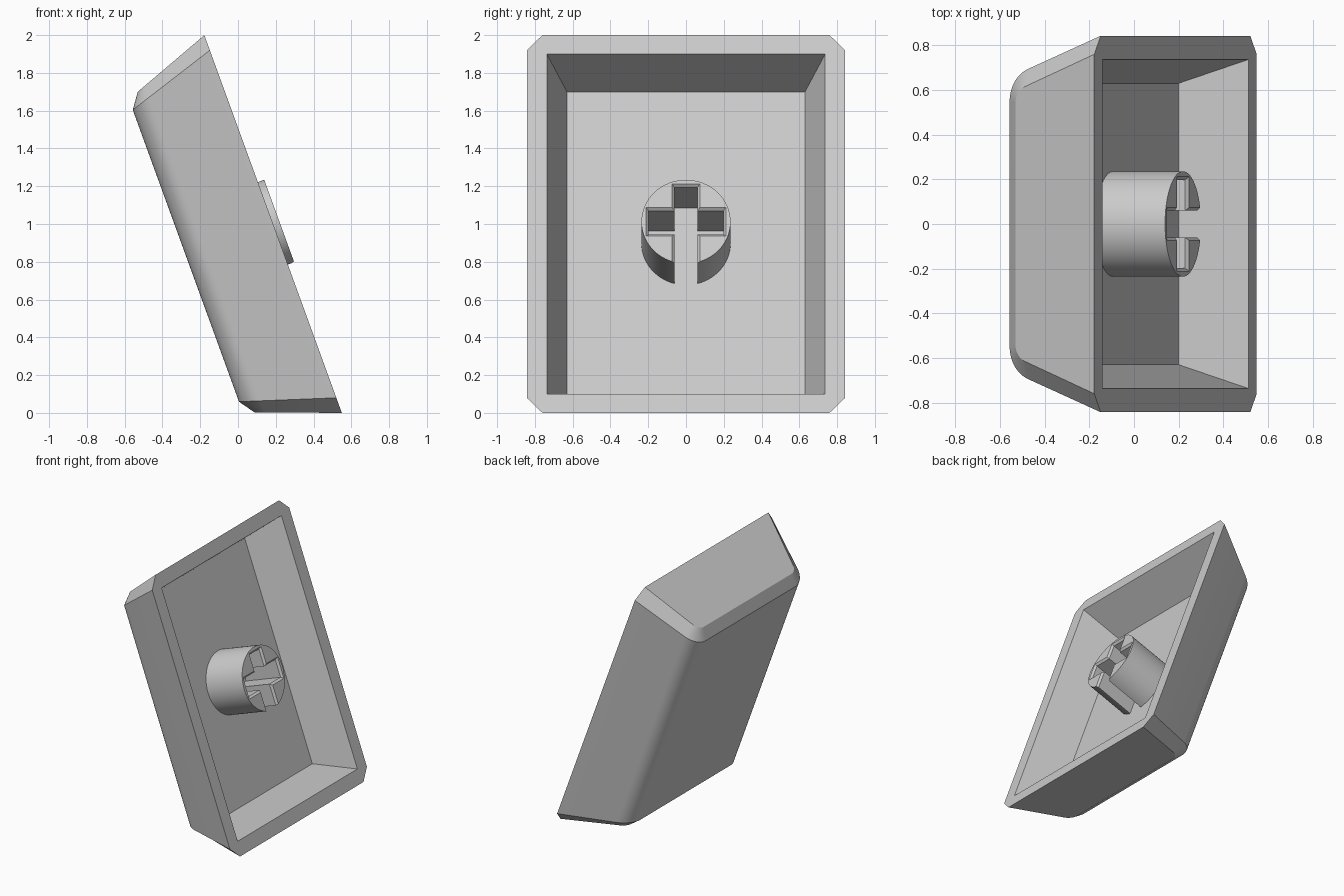
import bpy, bmesh
from math import sin, cos, tan, radians, pi

if "Cube" in bpy.data.objects:
    bpy.data.objects.remove(bpy.data.objects["Cube"])

grey = bpy.data.materials.new("light_grey")
grey.use_nodes = True
colour = (0.6, 0.6, 0.6, 1)
grey.diffuse_color = colour
grey.node_tree.nodes["Principled BSDF"].inputs["Base Color"].default_value = colour

# Local axes: x = depth from closed back to open rim, y = width, z = length
RIM, WALL = 0.517, 0.379
TILT = radians(-20)


def loft(name, loops):
    """Skin closed loops with equal point counts and cap both ends."""
    bm = bmesh.new()
    rings = [[bm.verts.new(p) for p in loop] for loop in loops]
    n = len(rings[0])
    for a, b in zip(rings, rings[1:]):
        for i in range(n):
            j = (i + 1) % n
            bm.faces.new((a[i], a[j], b[j], b[i]))
    bm.faces.new(rings[0])
    bm.faces.new(rings[-1])
    bmesh.ops.recalc_face_normals(bm, faces=bm.faces)
    mesh = bpy.data.meshes.new(name)
    bm.to_mesh(mesh)
    bm.free()
    mesh.materials.append(grey)
    obj = bpy.data.objects.new(name, mesh)
    bpy.context.collection.objects.link(obj)
    obj.rotation_euler = (0, TILT, 0)
    obj.location = (-0.3, 0, 0.823)
    return obj


def activate(obj):
    bpy.ops.object.select_all(action="DESELECT")
    obj.select_set(True)
    bpy.context.view_layer.objects.active = obj


def carve(obj, cutter):
    """Subtract the cutter, remove it, and shade the result."""
    cutter.hide_render = True
    bpy.context.view_layer.update()
    activate(obj)
    mod = obj.modifiers.new("carve", "BOOLEAN")
    mod.operation, mod.solver, mod.object = "DIFFERENCE", "EXACT", cutter
    bpy.ops.object.modifier_apply(modifier=mod.name)
    bpy.data.objects.remove(cutter)
    bpy.ops.object.shade_smooth_by_angle(angle=radians(25))


def section(rim_y, back, radius, rim_z, slope, side, steps=10):
    """Trough outline with rounded lower corners, lying on a sloped end plane."""
    turn = pi / 2 - radians(20.8)
    corner = rim_y - (RIM - back) * WALL
    centre_y = corner - radius * tan(turn / 2)
    half = [(RIM, rim_y)]
    for i in range(steps + 1):
        t = turn * (1 - i / steps)
        half.append((back + radius * (1 - cos(t)), centre_y + radius * sin(t)))
    outline = half + [(d, -y) for d, y in reversed(half)]
    return [(d, y, side * (rim_z - slope * (RIM - d))) for d, y in outline]


# Cap shell: tapered, rounded along the long edges, chamfered at both ends
end = (0.76, 0.083, 0.08, 1.064, 0.371)
outer = (0.843, 0.0256, 0.155, 0.979, 0.3195)
shell = loft("cap_shell", [section(*end, -1), section(*outer, -1),
                           section(*outer, 1), section(*end, 1)])


# Hollow inside the shell
def rectangle(d, y, z):
    return [(d, -y, -z), (d, y, -z), (d, y, z), (d, -y, z)]


carve(shell, loft("cavity_cutter", [rectangle(0.2216, 0.63, 0.852),
                                    rectangle(0.6, 0.767, 0.987)]))


# Round stem standing on the cavity floor
def circle(d, r, n=64):
    return [(d, r * cos(2 * pi * i / n), r * sin(2 * pi * i / n)) for i in range(n)]


TOP = 0.553
stem = loft("stem", [circle(0.19, 0.236), circle(TOP, 0.236)])


# Cross slot with a small lead-in chamfer, open through the lower side
def cross(d, grow):
    w, h, reach, low = 0.06 + grow, 0.067 + grow, 0.198 + grow, 0.4
    right = [(w, -low), (w, -h), (reach, -h), (reach, h), (w, h), (w, reach)]
    return [(d, y, z) for y, z in right + [(-y, z) for y, z in reversed(right)]]


carve(stem, loft("slot_cutter", [cross(0.15, 0), cross(TOP - 0.015, 0),
                                 cross(TOP, 0.014), cross(TOP + 0.03, 0.014)]))
